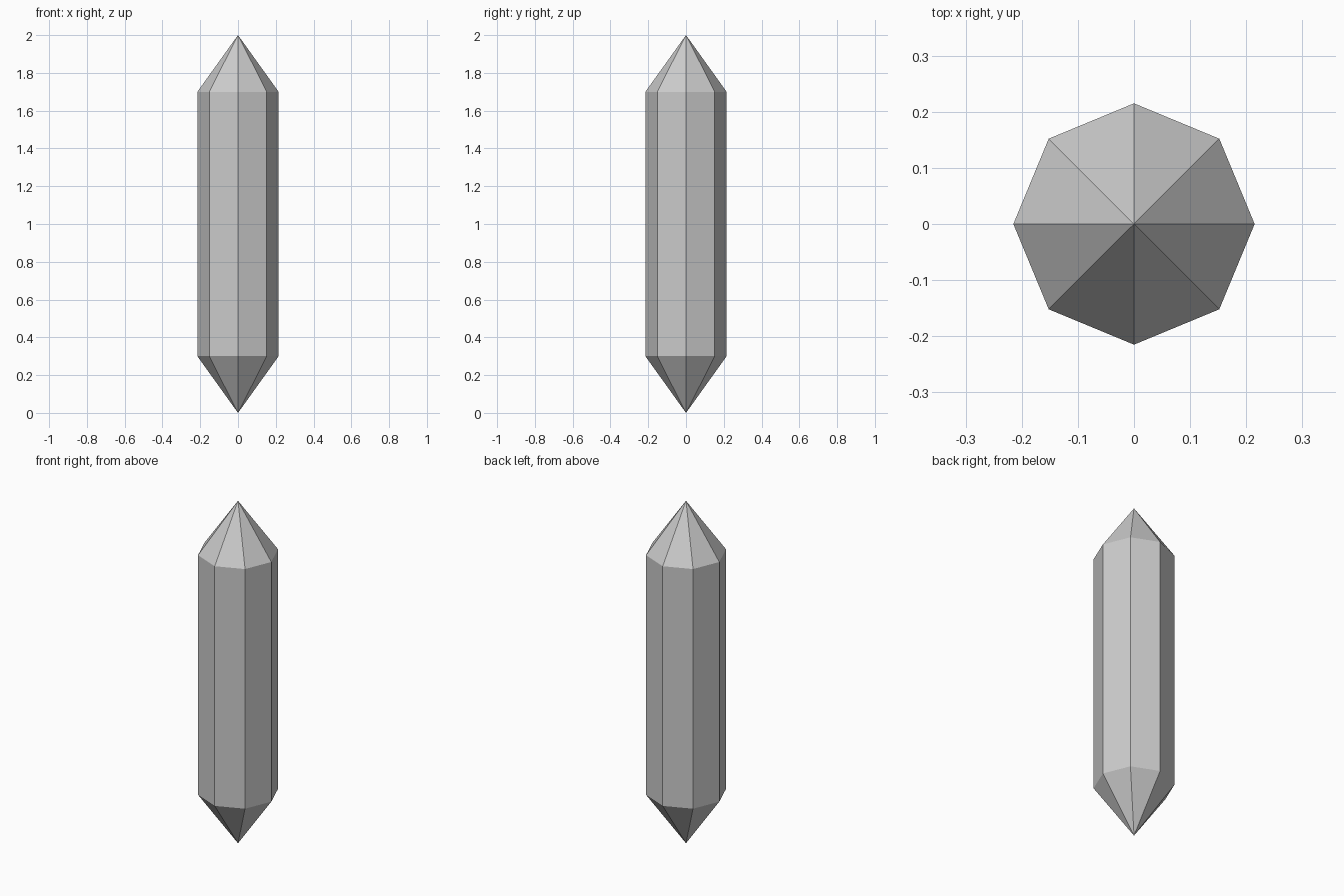
import bpy, bmesh
from math import cos, sin, tau

if "Cube" in bpy.data.objects:
    bpy.data.objects.remove(bpy.data.objects["Cube"])

SIDES, RADIUS = 8, 0.215
LOW, HIGH, TOP = 0.30, 1.70, 2.0

bm = bmesh.new()


def ring(z):
    return [bm.verts.new((RADIUS * cos(tau * i / SIDES), RADIUS * sin(tau * i / SIDES), z))
            for i in range(SIDES)]


# Octagonal shaft with a pointed tip at each end
bottom_tip, top_tip = bm.verts.new((0, 0, 0)), bm.verts.new((0, 0, TOP))
lower, upper = ring(LOW), ring(HIGH)
for i in range(SIDES):
    j = (i + 1) % SIDES
    bm.faces.new((lower[i], lower[j], upper[j], upper[i]))
    bm.faces.new((upper[i], upper[j], top_tip))
    bm.faces.new((lower[j], lower[i], bottom_tip))

mesh = bpy.data.meshes.new("crystal")
bm.to_mesh(mesh)
bm.free()
crystal = bpy.data.objects.new("crystal", mesh)
bpy.context.collection.objects.link(crystal)
